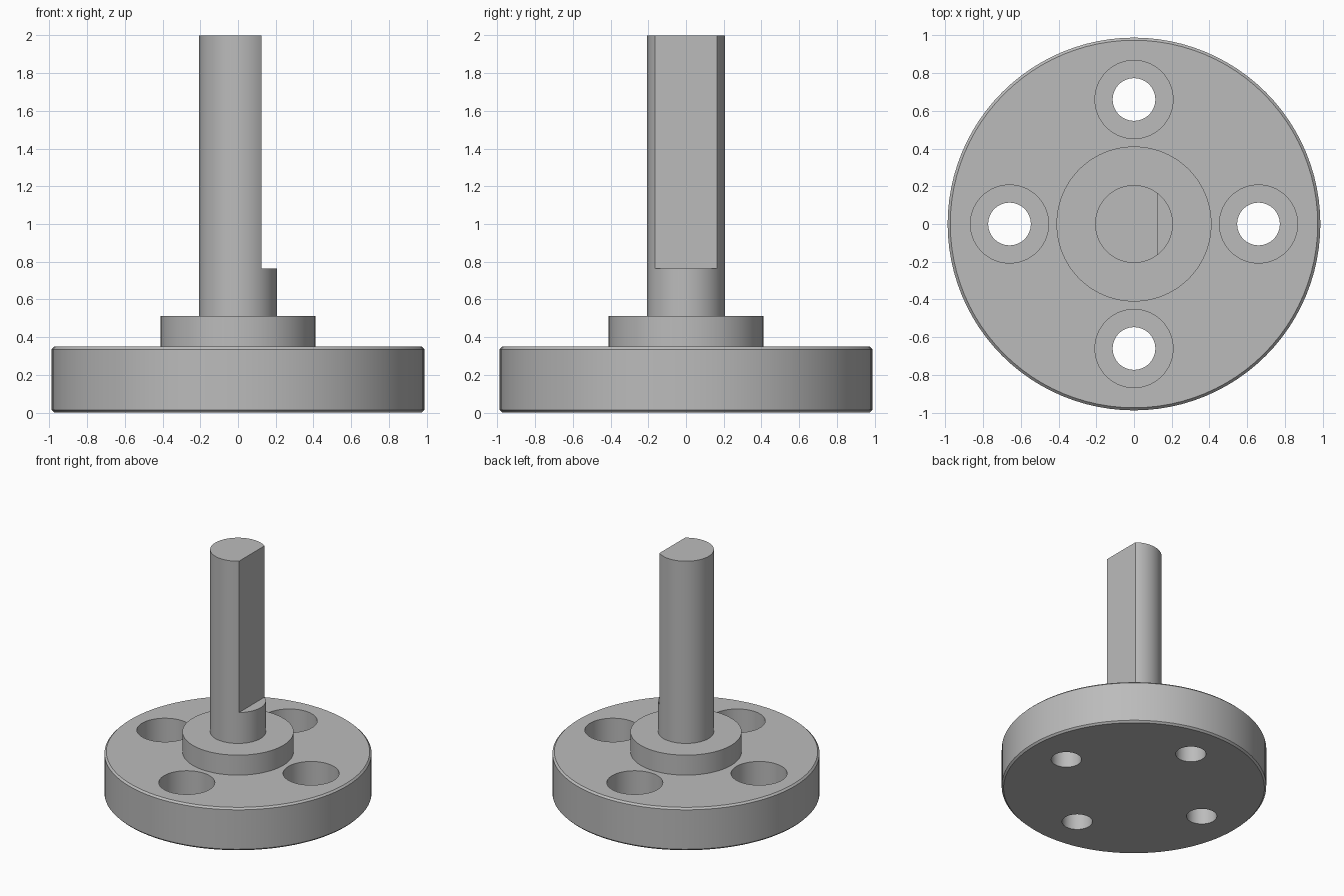
import bpy
import math
from mathutils import Matrix

cube = bpy.data.objects.get("Cube")
if cube:
    bpy.data.objects.remove(cube)

SIDES = 96
FLANGE_R, FLANGE_TOP, CHAMFER = 0.988, 0.35, 0.014
BOSS_R, BOSS_TOP = 0.411, 0.513
SHAFT_R, SHAFT_TOP = 0.206, 2.0
FLAT_X, FLAT_BOTTOM = 0.124, 0.765
BOLT_CIRCLE, HOLE_R, BORE_R, BORE_DEPTH = 0.66, 0.113, 0.207, 0.207

steel = bpy.data.materials.new("steel grey")
steel.use_nodes = True
grey = (0.5, 0.5, 0.5, 1)
steel.diffuse_color = grey
steel.node_tree.nodes["Principled BSDF"].inputs["Base Color"].default_value = grey


def lathe(name, profile, x=0, y=0):
    """Closed solid turned from (radius, height) points listed bottom to top."""
    verts, faces = [], []
    for r, z in profile:
        for i in range(SIDES):
            a = math.tau * i / SIDES
            verts.append((x + r * math.cos(a), y + r * math.sin(a), z))
    for k in range(len(profile) - 1):
        for i in range(SIDES):
            j = (i + 1) % SIDES
            b, t = k * SIDES, (k + 1) * SIDES
            faces.append((b + i, b + j, t + j, t + i))
    last = (len(profile) - 1) * SIDES
    faces.append(tuple(reversed(range(SIDES))))
    faces.append(tuple(range(last, last + SIDES)))
    mesh = bpy.data.meshes.new(name)
    mesh.from_pydata(verts, [], faces)
    mesh.materials.append(steel)
    obj = bpy.data.objects.new(name, mesh)
    bpy.context.collection.objects.link(obj)
    return obj


def cut(target, cutter):
    """Subtract the cutter, apply the result and discard the cutter."""
    cutter.hide_render = True
    mod = target.modifiers.new("cut", "BOOLEAN")
    mod.operation = "DIFFERENCE"
    mod.solver = "EXACT"
    mod.object = cutter
    bpy.context.view_layer.objects.active = target
    bpy.ops.object.modifier_apply(modifier=mod.name)
    bpy.data.objects.remove(cutter)


# Flange, boss and shaft turned as one solid
body = lathe("flanged_shaft", [
    (FLANGE_R - CHAMFER, 0), (FLANGE_R, CHAMFER),
    (FLANGE_R, FLANGE_TOP - CHAMFER), (FLANGE_R - CHAMFER, FLANGE_TOP),
    (BOSS_R, FLANGE_TOP), (BOSS_R, BOSS_TOP),
    (SHAFT_R, BOSS_TOP), (SHAFT_R, SHAFT_TOP)])

# Four counterbored bolt holes
floor = FLANGE_TOP - BORE_DEPTH
for n in range(4):
    angle = n * math.pi / 2
    cut(body, lathe("bolt_hole_cutter",
                    [(HOLE_R, -0.1), (HOLE_R, floor),
                     (BORE_R, floor), (BORE_R, FLANGE_TOP + 0.1)],
                    BOLT_CIRCLE * math.cos(angle), BOLT_CIRCLE * math.sin(angle)))

# Flat milled along the left side of the shaft
bpy.ops.mesh.primitive_cube_add(size=1)
flat = bpy.context.object
flat.name = "shaft_flat_cutter"
height = SHAFT_TOP + 0.2 - FLAT_BOTTOM
flat.data.transform(Matrix.Translation((FLAT_X + 0.25, 0, FLAT_BOTTOM + height / 2))
                    @ Matrix.Diagonal((0.5, 1, height, 1)))
cut(body, flat)

# Smooth round walls with crisp edges
bpy.ops.object.select_all(action="DESELECT")
body.select_set(True)
bpy.context.view_layer.objects.active = body
bpy.ops.object.shade_smooth_by_angle(angle=math.radians(30))
